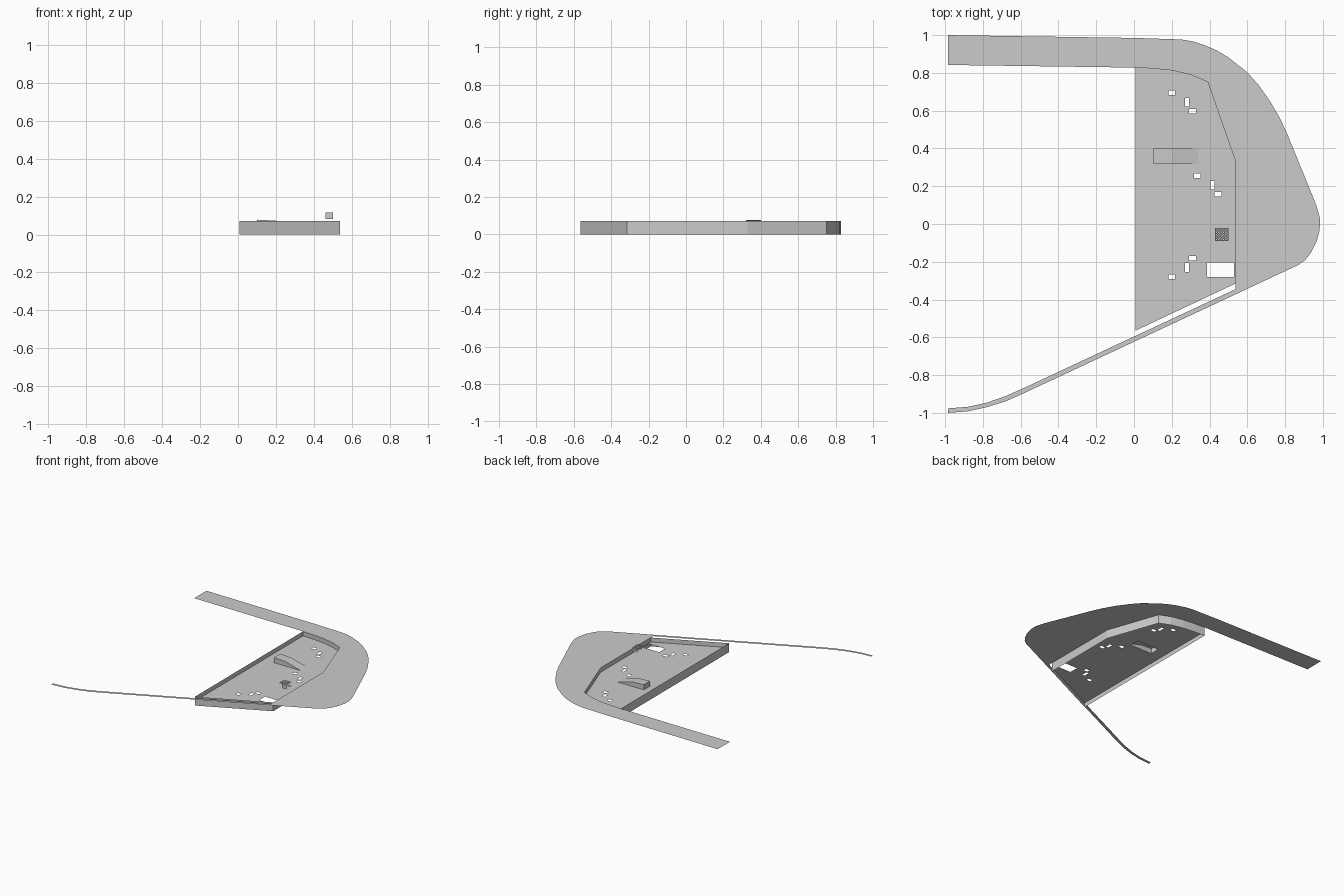
import bpy, bmesh
from mathutils import Vector

if "Cube" in bpy.data.objects:
    bpy.data.objects.remove(bpy.data.objects["Cube"])

H = 0.072   # height of the upper deck
FZ = 0.036  # height of the sunken floor, halfway up its walls


def finish(name, bm):
    mesh = bpy.data.meshes.new(name)
    bm.to_mesh(mesh)
    bm.free()
    ob = bpy.data.objects.new(name, mesh)
    bpy.context.collection.objects.link(ob)
    return ob


def sheet(name, loops, z):
    """Flat sheet: first loop is the outline, the rest are openings."""
    bm = bmesh.new()
    edges = []
    for loop in loops:
        vs = [bm.verts.new((x, y, z)) for x, y in loop]
        edges += [bm.edges.new((vs[i - 1], vs[i])) for i in range(len(vs))]
    bmesh.ops.triangle_fill(bm, edges=edges, use_beauty=True, normal=Vector((0, 0, 1)))
    for f in bm.faces:
        f.normal_update()
        if f.normal.z < 0:
            f.normal_flip()
    bmesh.ops.dissolve_limit(bm, angle_limit=0.01, verts=bm.verts[:], edges=bm.edges[:])
    return finish(name, bm)


def rect(cx, cy, w, d):
    return [(cx - w / 2, cy - d / 2), (cx + w / 2, cy - d / 2),
            (cx + w / 2, cy + d / 2), (cx - w / 2, cy + d / 2)]


def panels(name, quads):
    bm = bmesh.new()
    for q in quads:
        bm.faces.new([bm.verts.new(p) for p in q])
    bmesh.ops.remove_doubles(bm, verts=bm.verts[:], dist=1e-5)
    bmesh.ops.recalc_face_normals(bm, faces=bm.faces[:])
    return finish(name, bm)


# Upper deck: wide back arm, rounded nose and thin front strip
outer = [(-0.985, 1.0), (-0.4, 0.993), (0.0, 0.985), (0.25, 0.977), (0.31, 0.967),
         (0.37, 0.948), (0.44, 0.918), (0.5, 0.882), (0.6, 0.803), (0.66, 0.735),
         (0.72, 0.65), (0.77, 0.565), (0.81, 0.48), (0.88, 0.31), (0.965, 0.1),
         (0.985, 0.03), (0.983, -0.03), (0.968, -0.09), (0.938, -0.15),
         (0.907, -0.19), (0.87, -0.217)]
strip_out = [(-0.6, -0.904), (-0.68, -0.939), (-0.78, -0.97), (-0.88, -0.992), (-0.985, -1.0)]
strip_in = [(-0.985, -0.976), (-0.88, -0.968), (-0.78, -0.946), (-0.68, -0.911), (-0.6, -0.876)]
well_edge = [(0.538, -0.345), (0.538, 0.33), (0.39, 0.752), (0.3, 0.79), (0.2, 0.813),
             (0.1, 0.823), (0.007, 0.828)]
sheet("upper_deck", [outer + strip_out + strip_in + well_edge + [(-0.985, 0.842)]], H)

# Sunken floor with its openings
floor_line = [(0.007, -0.565), (0.538, -0.315)] + well_edge[1:]
holes = [rect(0.458, -0.242, 0.145, 0.075), rect(0.2, 0.36, 0.2, 0.08)]
for x, y, s in ((0.28, 0.645, 1), (0.415, 0.205, 1), (0.28, -0.23, -1)):
    holes.append(rect(x, y, 0.022, 0.046))
    holes.append(rect(x + 0.029, y - 0.048 * s, 0.036, 0.025))
    holes.append(rect(x - 0.08, y + 0.05 * s, 0.034, 0.025))
sheet("sunken_floor", [floor_line] + holes, FZ)

# Walls around the sunken floor, continuing below it
n = len(floor_line)
panels("floor_walls", [[(*floor_line[i], 0), (*floor_line[(i + 1) % n], 0),
                        (*floor_line[(i + 1) % n], H), (*floor_line[i], H)] for i in range(n)])

# Stair housing with a long sloping end, open underneath
prof = [(0.1, FZ), (0.1, 0.078), (0.2, 0.073), (0.34, FZ)]
quads = [[(x, y, z) for x, z in prof] for y in (0.32, 0.4)]
for (x0, z0), (x1, z1) in zip(prof, prof[1:]):
    quads.append([(x0, 0.32, z0), (x1, 0.32, z1), (x1, 0.4, z1), (x0, 0.4, z0)])
panels("stair_housing", quads)

# Raised grating of crossed bars, with folded side and lower flap
N, x0, y0, size, t = 8, 0.43, -0.09, 0.07, 0.0045
bars = []
for i in range(N):
    o = t / 2 + i * (size - t) / (N - 1)
    bars.append([(x, y, 0.116) for x, y in rect(x0 + o, y0 + size / 2, t, size)])
    bars.append([(x, y, 0.115) for x, y in rect(x0 + size / 2, y0 + o, size, t)])
panels("grating", bars)
panels("grating_side", [[(0.46, y0, 0.082), (0.5, y0, 0.082), (0.5, y0, 0.115), (0.46, y0, 0.115)]])
panels("grating_flap", [[(0.46, -0.05, 0.084), (0.5, -0.05, 0.084),
                         (0.5, -0.02, 0.084), (0.46, -0.02, 0.084)]])
